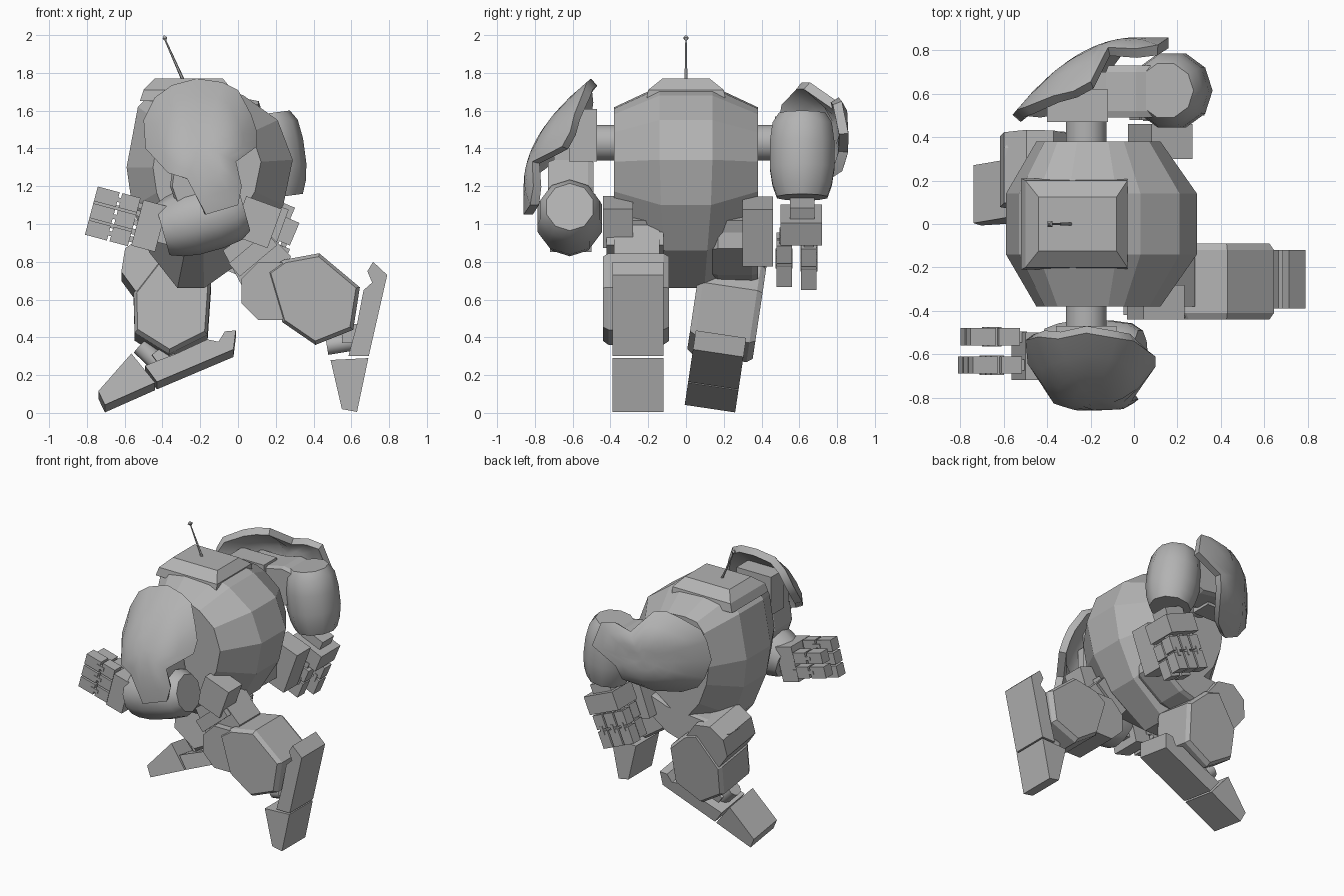
import bpy, bmesh, math
from mathutils import Matrix, Vector

if "Cube" in bpy.data.objects:
    bpy.data.objects.remove(bpy.data.objects["Cube"], do_unlink=True)

grey = bpy.data.materials.new("plain_grey")
grey.use_nodes = True
grey.diffuse_color = (0.45, 0.45, 0.45, 1)
grey.node_tree.nodes["Principled BSDF"].inputs["Base Color"].default_value = (0.45, 0.45, 0.45, 1)

T = Matrix.Translation
MIRROR = Matrix.Scale(-1, 4, (0, 1, 0))
SAME = Matrix.Identity(4)


def rot(deg, axis="Y"):
    return Matrix.Rotation(math.radians(deg), 4, axis)


def finish(name, bm, place=SAME, smooth=False):
    bmesh.ops.transform(bm, matrix=place, verts=bm.verts)
    bmesh.ops.recalc_face_normals(bm, faces=bm.faces)
    mesh = bpy.data.meshes.new(name)
    bm.to_mesh(mesh)
    bm.free()
    mesh.materials.append(grey)
    ob = bpy.data.objects.new(name, mesh)
    bpy.context.collection.objects.link(ob)
    if smooth:
        bpy.ops.object.select_all(action="DESELECT")
        ob.select_set(True)
        bpy.context.view_layer.objects.active = ob
        bpy.ops.object.shade_smooth_by_angle(angle=math.radians(40))
    return ob


def loft(name, rings, place=SAME, smooth=False):
    """Skin a list of equal-length closed rings and cap both ends."""
    bm = bmesh.new()
    rows = [[bm.verts.new(p) for p in ring] for ring in rings]
    n = len(rows[0])
    for a, b in zip(rows, rows[1:]):
        for i in range(n):
            j = (i + 1) % n
            bm.faces.new((a[i], a[j], b[j], b[i]))
    bm.faces.new(rows[0])
    bm.faces.new(rows[-1])
    return finish(name, bm, place, smooth)


def prism(name, outline, y0, y1, place=SAME, chamfer=0.0):
    """Side outline (x, z) extruded across y, with optional chamfered rims."""
    mid = sum((Vector(p) for p in outline), Vector((0, 0))) / len(outline)

    def ring(y, k):
        return [(mid.x + (x - mid.x) * k, y, mid.y + (z - mid.y) * k) for x, z in outline]
    if not chamfer:
        return loft(name, [ring(y0, 1), ring(y1, 1)], place)
    return loft(name, [ring(y0, 0.92), ring(y0 + chamfer, 1),
                       ring(y1 - chamfer, 1), ring(y1, 0.92)], place)


def box(name, centre, size, deg=0, place=SAME):
    bm = bmesh.new()
    bmesh.ops.create_cube(bm, size=1)
    m = T(centre) @ rot(deg) @ Matrix.Diagonal((*size, 1))
    return finish(name, bm, place @ m)


def rod(name, a, b, profile, sides=8, place=SAME, smooth=True):
    """Turned shape from a to b; profile is (fraction along, radius)."""
    a, b = Vector(a), Vector(b)
    turn = (b - a).to_track_quat("Z", "Y").to_matrix().to_4x4()
    rings = []
    for t, r in profile:
        rings.append([(r * math.cos((i + 0.5) * math.tau / sides),
                       r * math.sin((i + 0.5) * math.tau / sides),
                       t * (b - a).length) for i in range(sides)])
    return loft(name, rings, place @ T(a) @ turn, smooth)


# Body: faceted side outline, full width in the middle and shrunk at the flanks
hull = [(-0.44, 1.71), (-0.3, 1.73), (-0.08, 1.72), (0.03, 1.68), (0.21, 1.55),
        (0.29, 1.34), (0.24, 1.1), (0.1, 0.86), (-0.18, 0.66), (-0.32, 0.66),
        (-0.47, 0.85), (-0.56, 1.09), (-0.59, 1.3), (-0.53, 1.62)]
sections = []
for side in (-1, 1):
    flank = [(-0.19 + (x + 0.19) * 0.65, side * 0.38,
              1.3 + (z - 1.3) * (0.74 if z > 1.3 else 0.64)) for x, z in hull]
    belt = [(x, side * (0.14 if z > 1.2 else 0.14 - 0.08 * (1.2 - z)), z) for x, z in hull]
    sections += [flank, belt] if side < 0 else [belt, flank]
loft("body", sections)
# Raised hatch on the crown
crown = [(x0, x1, w, z) for x0, x1, w, z in ((-0.52, -0.03, 0.21, 1.65), (-0.5, -0.03, 0.2, 1.71),
                                             (-0.44, -0.08, 0.125, 1.77))]
loft("crown_hatch", [[(x0, -w, z), (x1, -w, z), (x1, w, z), (x0, w, z)] for x0, x1, w, z in crown])
for side, word in ((-1, "right"), (1, "left")):
    rod(word + "_shoulder_axle", (-0.22, side * 0.34, 1.43), (-0.22, side * 0.52, 1.43),
        [(0, 0.095), (1, 0.095)], 20)

# Antenna
rod("antenna", (-0.29, 0, 1.76), (-0.39, 0, 1.985), [(0, 0.009), (1, 0.004)], 6)
rod("antenna_tip", (-0.382, 0, 1.97), (-0.392, 0, 1.998), [(0, 0.004), (0.5, 0.018), (1, 0.004)], 4,
    smooth=False)


def shoulder_pad(name, place):
    """Curved shell: an outline shrunk in rings, bowed outward in y."""
    edge = [(-0.5, 1.55), (-0.44, 1.67), (-0.35, 1.735), (-0.22, 1.77), (-0.08, 1.75),
            (0.0, 1.71), (0.07, 1.58), (0.1, 1.49), (0.1, 1.41), (-0.01, 1.33),
            (0.02, 1.2), (0.0, 1.1), (-0.17, 1.05), (-0.27, 1.24), (-0.37, 1.27), (-0.49, 1.4)]
    cx, cz = -0.2, 1.42

    def bowed(x, z):
        side_drop = 4.3 * max(0, abs(x + 0.19) - 0.1) ** 2
        return (x, -(0.86 - 1.1 * max(0, z - 1.2) ** 2 - side_drop), z)
    bm = bmesh.new()
    rows = [[bm.verts.new(bowed(cx + (x - cx) * k, cz + (z - cz) * k)) for x, z in edge]
            for k in (1, 0.75, 0.5, 0.25)]
    hub = bm.verts.new(bowed(cx, cz))
    n = len(edge)
    for i in range(n):
        j = (i + 1) % n
        for a, b in zip(rows, rows[1:]):
            bm.faces.new((a[i], a[j], b[j], b[i]))
        bm.faces.new((rows[-1][i], rows[-1][j], hub))
    bmesh.ops.recalc_face_normals(bm, faces=bm.faces)
    bm.normal_update()
    if hub.normal.y > 0:
        bmesh.ops.reverse_faces(bm, faces=bm.faces)
    bmesh.ops.solidify(bm, geom=bm.faces[:], thickness=0.05)
    finish(name, bm, place, True)


def arm(word, upper, lower, grip):
    shoulder_pad(word + "_shoulder_pad", upper)
    box(word + "_shoulder_block", (-0.22, -0.545, 1.47), (0.28, 0.15, 0.28), 0, upper)
    box(word + "_shoulder_core", (-0.22, -0.6, 1.42), (0.24, 0.2, 0.18), 0, upper)
    prism(word + "_upper_arm", [(-0.34, 1.34), (-0.1, 1.34), (-0.07, 1.2), (-0.1, 1.03), (-0.3, 1.03),
                                (-0.36, 1.2)], -0.73, -0.49, upper, 0.03)
    # Forearm barrel and hand
    rod(word + "_forearm", (0.03, -0.615, 1.09), (-0.4, -0.615, 0.97),
        [(0, 0.13), (0.12, 0.165), (0.35, 0.18), (0.65, 0.18), (0.85, 0.165), (1, 0.14)], 10, lower)
    box(word + "_wrist", (-0.42, -0.615, 0.985), (0.16, 0.13, 0.16), 15, grip)
    box(word + "_palm", (-0.47, -0.61, 0.99), (0.13, 0.22, 0.25), 15, grip)
    turn = T((-0.53, 0, 1.005)) @ rot(15)
    fingers = [(-0.65, n) for n in (-0.092, 0, 0.092)] + [(-0.52, n) for n in (-0.05, 0.05)]
    for k, (y, n) in enumerate(fingers):
        tag = f"{word}_finger_{k + 1}"
        box(tag + "_base", (-0.07, y, n), (0.1, 0.08, 0.08), 0, grip @ turn)
        box(tag + "_tip", (-0.195, y, n), (0.12, 0.08, 0.08), 0, grip @ turn)
        box(tag + "_hinge", (-0.13, y, n), (0.06, 0.09, 0.025), 0, grip @ turn)
        box(tag + "_root", (-0.01, y, n), (0.06, 0.05, 0.03), 0, grip @ turn)


shoulder, elbow = Vector((-0.22, 0, 1.43)), Vector((-0.15, 0, 1.05))
hang = T((0.16, 0, 1.40)) @ rot(-82) @ T(-elbow) @ MIRROR
arm("right", SAME, SAME, SAME)
arm("left", T(shoulder) @ rot(-90) @ T(-shoulder) @ MIRROR, hang, T((0.01, 0, -0.08)) @ hang)


def lower_leg(word, place):
    prism(word + "_shin", [(0.155, 0.75), (0.24, 0.81), (0.43, 0.845), (0.645, 0.665), (0.61, 0.44),
                           (0.41, 0.36), (0.235, 0.48)], -0.44, -0.09, place, 0.03)
    rod(word + "_knee", (0.17, -0.43, 0.645), (0.17, -0.1, 0.645), [(0, 0.165), (1, 0.165)], 8, place, False)
    rod(word + "_ankle", (0.47, -0.255, 0.355), (0.62, -0.255, 0.38), [(0, 0.05), (1, 0.05)], 12, place)
    box(word + "_ankle_link", (0.6, -0.255, 0.42), (0.1, 0.14, 0.1), 0, place)
    prism(word + "_toe", [(0.63, 0.005), (0.55, 0.02), (0.49, 0.28), (0.69, 0.29)], -0.39, -0.12, place)
    prism(word + "_sole", [(0.715, 0.8), (0.685, 0.75), (0.71, 0.69), (0.665, 0.65), (0.63, 0.47),
                           (0.6, 0.36), (0.585, 0.3), (0.692, 0.3), (0.79, 0.73)], -0.39, -0.12, place)


knee = Vector((0.15, 0.265, 0.65))
lower_leg("right", SAME)
lower_leg("left", T((-0.465, 0.25, 0.78)) @ rot(-8.5, "X") @ rot(54) @ T(-knee) @ MIRROR)

# Hips and thighs
box("right_hip_block", (0.1, -0.36, 1.01), (0.2, 0.16, 0.22), 20)
box("left_hip_block", (0.12, 0.38, 0.96), (0.2, 0.16, 0.32), 20)
box("hip_bar", (0.02, 0, 0.97), (0.16, 0.64, 0.16), 20)
prism("right_thigh", [(-0.08, 0.86), (0.11, 1.0), (0.28, 0.83), (0.22, 0.66), (0.06, 0.6)], -0.38, -0.14)
box("right_thigh_plate", (0.08, -0.27, 0.84), (0.26, 0.3, 0.09), -40)
prism("left_thigh", [(0.1, 1.0), (0.1, 0.87), (-0.1, 0.73), (-0.3, 0.67), (-0.5, 0.7),
                     (-0.6, 0.84), (-0.42, 0.9), (-0.1, 0.93)], 0.14, 0.38, SAME, 0.03)
